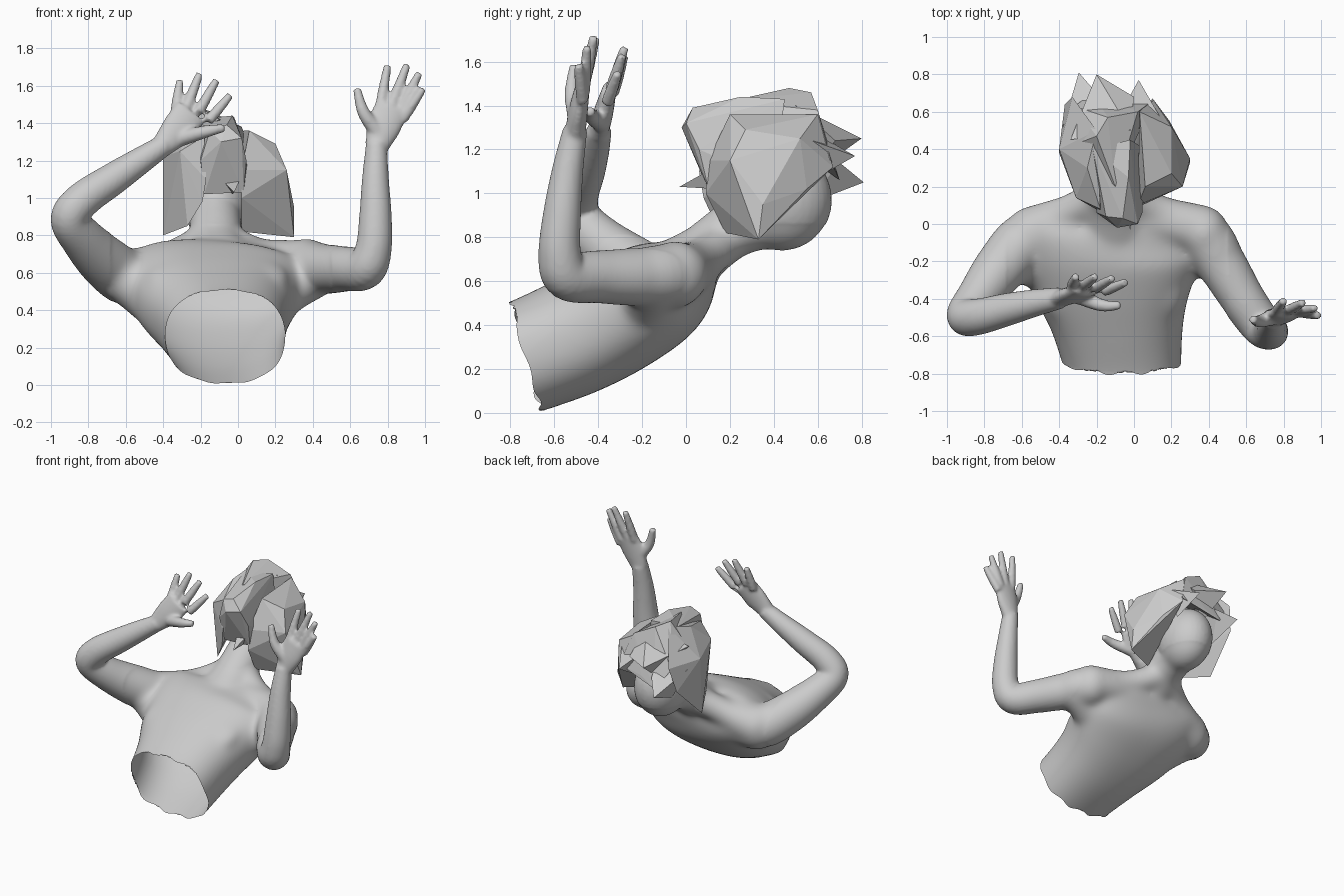
import bpy, bmesh, math
from mathutils import Vector, Matrix

body = bmesh.new()


def catmull(p, steps=6):
    """Smooth a list of number tuples through all its points."""
    p = [Vector(q) for q in p]
    q = [2 * p[0] - p[1]] + p + [2 * p[-1] - p[-2]]
    out = []
    for i in range(1, len(q) - 2):
        a, b, c, d = q[i - 1:i + 3]
        for k in range(steps):
            t = k / steps
            out.append(0.5 * (2 * b + (c - a) * t + (2 * a - 5 * b + 4 * c - d) * t * t
                              + (3 * b - a - 3 * c + d) * t ** 3))
    return out + [p[-1]]


def tube(points, hint=(0, 1, 0), sides=32, power=1.0):
    """Loft (super)ellipses; each point is x, y, z, radius along hint, radius across."""
    def bulge(w):
        return math.copysign(abs(w) ** power, w)
    pts = catmull([q if len(q) == 5 else (*q, q[3]) for q in points])
    rings = []
    for i, q in enumerate(pts):
        t = (pts[min(i + 1, len(pts) - 1)] - pts[max(i - 1, 0)])
        t = Vector(t[:3]).normalized()
        v = t.cross(Vector(hint)).normalized()
        u = v.cross(t)
        c = Vector(q[:3])
        ang = [2 * math.pi * k / sides for k in range(sides)]
        rings.append([body.verts.new(c + u * q[3] * bulge(math.cos(a)) + v * q[4] * bulge(math.sin(a)))
                      for a in ang])
    for a, b in zip(rings, rings[1:]):
        for k in range(sides):
            body.faces.new((a[k], a[(k + 1) % sides], b[(k + 1) % sides], b[k]))
    body.faces.new(rings[0][::-1])
    body.faces.new(rings[-1])


def blob(c, r, tilt=0):
    m = Matrix.Translation(c) @ Matrix.Rotation(tilt, 4, 'X') @ Matrix.Diagonal((*r, 1))
    bmesh.ops.create_uvsphere(body, u_segments=32, v_segments=20, radius=1, matrix=m)


def hand(wrist, mid, knuckle, fingers, thumb):
    tube([(*wrist, .047, .063), (*mid, .043, .09), (*knuckle, .032, .092)])
    for base, tip in fingers:
        m = [(a + b) / 2 for a, b in zip(base, tip)]
        tube([(*base, .03), (*m, .028), (*tip, .021)], sides=14)
    tube([(*p, r) for p, r in zip(thumb, (.044, .034, .022))], sides=14)


# torso, leaning back
X = (1, 0, 0)
tube([(-.06, -.86, .22, .315, .26), (-.065, -.72, .26, .32, .26), (-.09, -.5, .35, .365, .27),
      (-.115, -.28, .46, .45, .265), (-.115, -.09, .57, .49, .235), (-.1, .03, .66, .43, .15),
      (-.1, .08, .71, .27, .08)], X, 48, .86)
for s in (-1, 1):
    blob((-.11 + s * .19, -.38, .575), (.19, .2, .085), .45)    # chest muscles
    blob((-.11 + s * .21, -.08, .495), (.2, .23, .125), .75)    # shoulder blades
# side muscles from arm to ribs
tube([(-.66, -.19, .6, .12), (-.46, -.22, .475, .15), (-.34, -.38, .36, .13)])
tube([(.44, -.14, .6, .12), (.22, -.2, .48, .13), (.1, -.37, .36, .13)])

# shoulder girdle
tube([(-.57, -.05, .575, .14), (-.38, .01, .635, .125), (-.1, .03, .665, .11),
      (.18, .01, .655, .125), (.38, -.04, .635, .14)])
for x, z in ((-.5, .6), (.3, .65)):
    tube([(-.12, .2, .8, .1), ((x - .12) / 2, .08, .7, .095), (x, .0, z, .11)])

# neck and head
tube([(-.11, -.02, .66, .2, .15), (-.12, .09, .74, .155, .13), (-.12, .2, .825, .14, .13),
      (-.12, .33, .9, .14, .16), (-.12, .42, .96, .15, .18)], X)
blob((-.11, .44, .97), (.18, .225, .235))

# right side arm, forearm straight up
blob((.37, -.05, .63), (.14, .15, .155))
tube([(.15, .0, .62, .09), (.36, -.06, .63, .14), (.47, -.22, .62, .133), (.58, -.4, .62, .12),
      (.68, -.54, .625, .112), (.725, -.575, .73, .097), (.735, -.565, .9, .087),
      (.735, -.54, 1.1, .072), (.74, -.505, 1.29, .056)])
hand((.74, -.505, 1.27), (.78, -.49, 1.38), (.825, -.47, 1.49),
     [((.76, -.47, 1.48), (.8, -.41, 1.71)), ((.82, -.465, 1.49), (.905, -.42, 1.715)),
      ((.865, -.465, 1.46), (.97, -.45, 1.67)), ((.88, -.47, 1.42), (.99, -.49, 1.585))],
     [(.74, -.5, 1.36), (.67, -.52, 1.46), (.635, -.51, 1.585)])

# left side arm, raised and bent in front
blob((-.55, -.06, .57), (.15, .15, .165))
tube([(-.35, .02, .55, .09), (-.56, -.07, .56, .145), (-.7, -.22, .65, .143), (-.83, -.39, .78, .117),
      (-.9, -.49, .89, .102), (-.83, -.495, .99, .097), (-.67, -.455, 1.1, .087),
      (-.52, -.42, 1.2, .072), (-.39, -.395, 1.285, .057)])
hand((-.4, -.4, 1.28), (-.32, -.375, 1.37), (-.25, -.35, 1.46),
     [((-.16, -.36, 1.41), (-.04, -.31, 1.55)), ((-.21, -.345, 1.46), (-.115, -.29, 1.63)),
      ((-.275, -.335, 1.48), (-.205, -.28, 1.665)), ((-.335, -.335, 1.45), (-.31, -.28, 1.63))],
     [(-.3, -.385, 1.32), (-.17, -.435, 1.355), (-.07, -.435, 1.375)])


def new_object(name, bm):
    bmesh.ops.recalc_face_normals(bm, faces=bm.faces)
    me = bpy.data.meshes.new(name)
    bm.to_mesh(me)
    bm.free()
    ob = bpy.data.objects.new(name, me)
    bpy.context.collection.objects.link(ob)
    return ob


def bake(ob):
    bpy.context.view_layer.update()
    me = bpy.data.meshes.new_from_object(ob.evaluated_get(bpy.context.evaluated_depsgraph_get()))
    ob.modifiers.clear()
    ob.data = me


# fuse the body into one skin, blend the trunk, then cut it open at the waist
skin = new_object("body", body)
rm = skin.modifiers.new("fuse", 'REMESH')
rm.mode = 'VOXEL'
rm.voxel_size = .011
sm = skin.modifiers.new("soften", 'SMOOTH')
sm.factor, sm.iterations = .5, 7
bake(skin)
bm = bmesh.new()
bm.from_mesh(skin.data)
trunk = [v for v in bm.verts if -.68 < v.co.x < .5 and v.co.z < .86]
for i in range(40):
    bmesh.ops.smooth_vert(bm, verts=trunk, factor=.5, use_axis_x=True, use_axis_y=True, use_axis_z=True)
bmesh.ops.bisect_plane(bm, geom=bm.verts[:] + bm.edges[:] + bm.faces[:], plane_co=(0, -.725, .26),
                       plane_no=(0, -.96, -.275), clear_outer=True)
for v in bm.verts:      # ragged rim
    if v.is_boundary:
        v.co += Vector((0, -.96, -.275)) * (.012 * math.sin(v.co.x * 35) + .008 * math.sin(v.co.z * 25))
bm.to_mesh(skin.data)
bm.free()
skin.data.shade_smooth()


# faceted hair and face mask
def hull(name, pts):
    bm = bmesh.new()
    for p in pts:
        bm.verts.new(p)
    r = bmesh.ops.convex_hull(bm, input=bm.verts[:])
    junk = {g for g in r["geom_interior"] + r["geom_unused"] if isinstance(g, bmesh.types.BMVert)}
    bmesh.ops.delete(bm, geom=list(junk), context='VERTS')
    return new_object(name, bm)


mask = hull("hair", [(-.18, .1, 1.02), (.03, .1, 1.03), (-.2, .06, 1.2), (.045, .06, 1.2), (-.09, -.02, 1.3),
                     (.02, 0, 1.32), (-.15, .04, 1.36), (-.06, .03, 1.39), (-.03, .25, 1.44),
                     (-.2, .4, 1.05), (.06, .4, 1.05), (-.22, .4, 1.42), (-.02, .45, 1.43)])
parts = [
    hull("hair_right", [(.3, .33, .79), (.02, .18, .82), (.02, .09, 1.0), (.02, .1, 1.15), (.26, .2, 1.15),
                        (.2, .27, 1.29), (.06, .2, 1.36), (.3, .35, .95), (.19, .55, 1.02),
                        (.1, .67, 1.12), (.03, .6, 1.36), (.2, .52, 1.25)]),
    hull("hair_left", [(-.4, .38, .8), (-.27, .14, .85), (-.4, .4, 1.22), (-.31, .14, 1.25), (-.17, .06, 1.1),
                       (-.37, .64, 1.05), (-.33, .68, 1.23), (-.25, .3, 1.39), (-.2, .5, 1.45),
                       (-.19, .08, .98), (-.18, .08, 1.33)]),
    hull("hair_top", [(-.2, .47, 1.48), (-.14, .57, 1.46), (.02, .6, 1.38), (-.32, .63, 1.2), (.1, .66, 1.15),
                      (-.1, .68, 1.12), (-.22, .7, 1.06), (-.1, .2, 1.42), (-.33, .42, 1.28)]),
    hull("spike_a", [(-.295, .81, 1.05), (-.38, .52, 1.18), (-.2, .7, 1.14), (-.16, .55, 1.25), (-.27, .55, .95)]),
    hull("spike_b", [(-.2, .8, 1.25), (-.34, .45, 1.32), (.0, .68, 1.24), (-.02, .5, 1.4), (-.16, .56, 1.08)]),
    hull("spike_c", [(.025, .77, 1.17), (-.08, .58, 1.28), (.17, .52, 1.26), (.06, .56, 1.05)]),
    hull("nose_tip", [(-.02, -.03, 1.03), (-.09, .13, 1.1), (.02, .13, 1.12), (-.03, .14, 1.02)]),
]
for p in parts:
    b = mask.modifiers.new(p.name, 'BOOLEAN')
    b.operation, b.solver, b.object = 'UNION', 'EXACT', p
bake(mask)
for p in parts:
    bpy.data.objects.remove(p)
